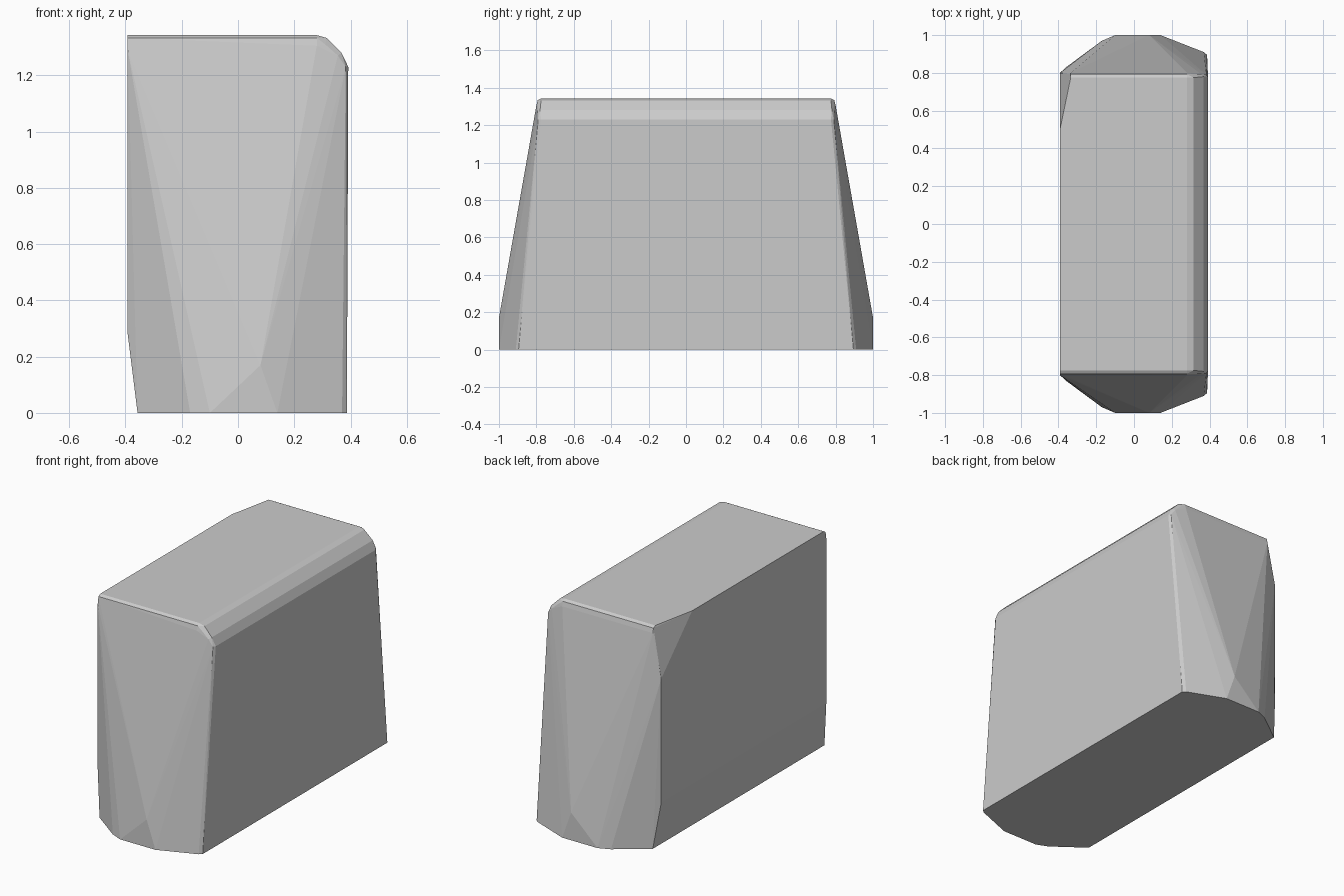
import bpy, bmesh

if "Cube" in bpy.data.objects:
    bpy.data.objects.remove(bpy.data.objects["Cube"])

TOP = 1.343
SIDE = 0.392

# Corner points shared by the front and back ends: (x, distance from centre in y, z)
end_points = [
    # foot of the end, bulging outwards
    (-0.357, 0.832, 0), (-0.17, 0.97, 0), (-0.10, 1.0, 0), (0.14, 1.0, 0),
    (0.08, 1.0, 0.17), (0.37, 0.91, 0), (0.387, 0.895, 0),
    # left edge start
    (-SIDE, 0.80, 0.28),
    # rounded upper right corner
    (SIDE, 0.775, 1.23), (0.383, 0.79, 1.23), (0.368, 0.78, 1.28),
    (0.355, 0.793, 1.27), (0.315, 0.775, 1.333), (0.31, 0.793, 1.31),
    # rounded top edge, right end
    (0.28, 0.775, TOP), (0.28, 0.793, 1.333), (0.28, 0.80, 1.305),
]
# Left end of the rounded top edge: square in front, chipped at the back
front_left = [(-SIDE, -0.775, TOP), (-SIDE, -0.793, 1.333), (-SIDE, -0.80, 1.29)]
back_left = [(-SIDE, 0.50, TOP), (-0.335, 0.775, TOP), (-0.335, 0.793, 1.333),
             (-0.335, 0.80, 1.305), (-SIDE, 0.80, 1.04)]

points = front_left + back_left
for s in (-1, 1):
    points += [(x, s * y, z) for x, y, z in end_points]

# Faceted block: convex skin round the corner points
bm = bmesh.new()
for p in points:
    bm.verts.new(p)
hull = bmesh.ops.convex_hull(bm, input=bm.verts[:])
spare = {g for g in hull["geom_interior"] + hull["geom_unused"]
         if isinstance(g, bmesh.types.BMVert)}
bmesh.ops.delete(bm, geom=list(spare), context='VERTS')
bmesh.ops.dissolve_limit(bm, angle_limit=0.01, verts=bm.verts[:], edges=bm.edges[:])
bmesh.ops.recalc_face_normals(bm, faces=bm.faces[:])

mesh = bpy.data.meshes.new("faceted_block")
bm.to_mesh(mesh)
bm.free()
block = bpy.data.objects.new("faceted_block", mesh)
bpy.context.collection.objects.link(block)
